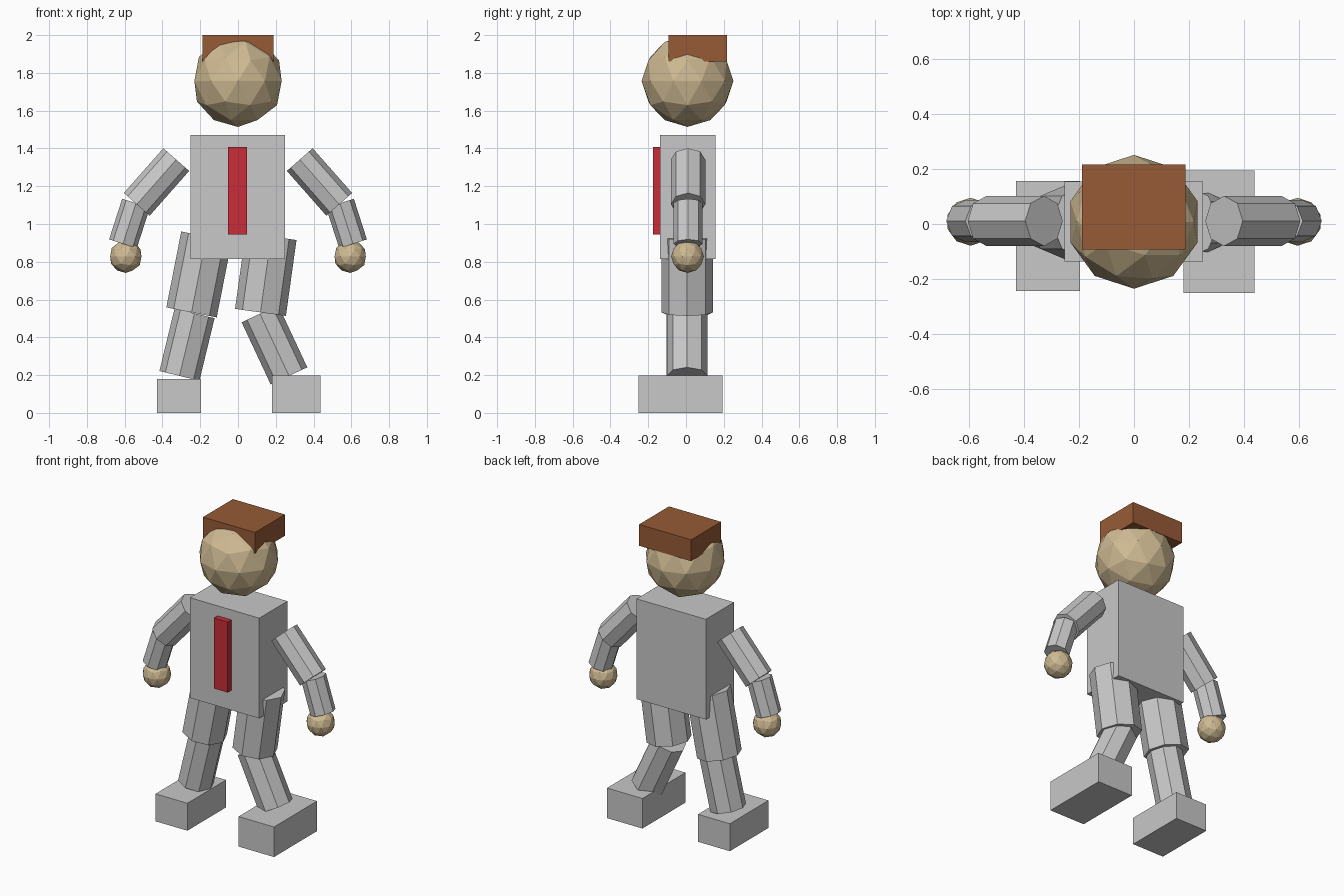
import bpy
from mathutils import Vector

if "Cube" in bpy.data.objects:
    bpy.data.objects.remove(bpy.data.objects["Cube"])


def material(name, rgb):
    m = bpy.data.materials.new(name)
    m.diffuse_color = (*rgb, 1)
    m.use_nodes = True
    m.node_tree.nodes["Principled BSDF"].inputs["Base Color"].default_value = m.diffuse_color
    return m


GREY = material("light grey", (0.58, 0.58, 0.58))
SKIN = material("tan skin", (0.62, 0.49, 0.29))
BROWN = material("brown", (0.31, 0.105, 0.037))
RED = material("red", (0.58, 0.026, 0.04))


def finish(name, mat):
    ob = bpy.context.object
    ob.name = name
    ob.data.materials.append(mat)
    return ob


def box(name, lo, hi, mat):
    """Box between two opposite corners."""
    lo, hi = Vector(lo), Vector(hi)
    bpy.ops.mesh.primitive_cube_add(size=1, location=(lo + hi) / 2)
    bpy.context.object.scale = hi - lo
    return finish(name, mat)


def limb(name, top, bottom, radius, y, mat=GREY):
    """Eight-sided cylinder between two (x, z) points, tilted about y only."""
    a, b = Vector((top[0], y, top[1])), Vector((bottom[0], y, bottom[1]))
    axis = a - b
    bpy.ops.mesh.primitive_cylinder_add(vertices=8, radius=radius,
                                        depth=axis.length, location=(a + b) / 2)
    ob = finish(name, mat)
    ob.rotation_euler = Vector((0, 0, 1)).rotation_difference(axis).to_euler()
    return ob


def ball(name, centre, radius, mat=SKIN):
    bpy.ops.mesh.primitive_ico_sphere_add(subdivisions=2, radius=radius,
                                          location=centre)
    return finish(name, mat)


# Torso and tie
box("torso", (-0.252, -0.137, 0.815), (0.25, 0.155, 1.472), GREY)
box("tie", (-0.053, -0.175, 0.945), (0.048, -0.137, 1.407), RED)

# Head and block of hair
ball("head", (0, 0.008, 1.757), 0.243)
box("hair", (-0.189, -0.092, 1.86), (0.188, 0.217, 2.0), BROWN)

# Arms and hands, mirrored
for side, s in (("left", -1), ("right", 1)):
    limb(side + "_upper_arm", (s * 0.327, 1.341), (s * 0.536, 1.104), 0.091, 0.011)
    limb(side + "_forearm", (s * 0.54, 1.11), (s * 0.609, 0.895), 0.077, 0.011)
    ball(side + "_hand", (s * 0.594, 0.008, 0.828), 0.087)

# Legs in a walking pose
limb("left_thigh", (-0.167, 0.934), (-0.246, 0.532), 0.136, 0.006)
limb("left_shin", (-0.23, 0.527), (-0.31, 0.196), 0.109, 0.006)
limb("right_thigh", (0.175, 0.934), (0.119, 0.532), 0.136, 0.006)
limb("right_shin", (0.116, 0.525), (0.27, 0.196), 0.107, 0.006)

# Feet
box("left_foot", (-0.428, -0.243, 0), (-0.197, 0.157, 0.18), GREY)
box("right_foot", (0.18, -0.251, 0), (0.437, 0.194, 0.197), GREY)
